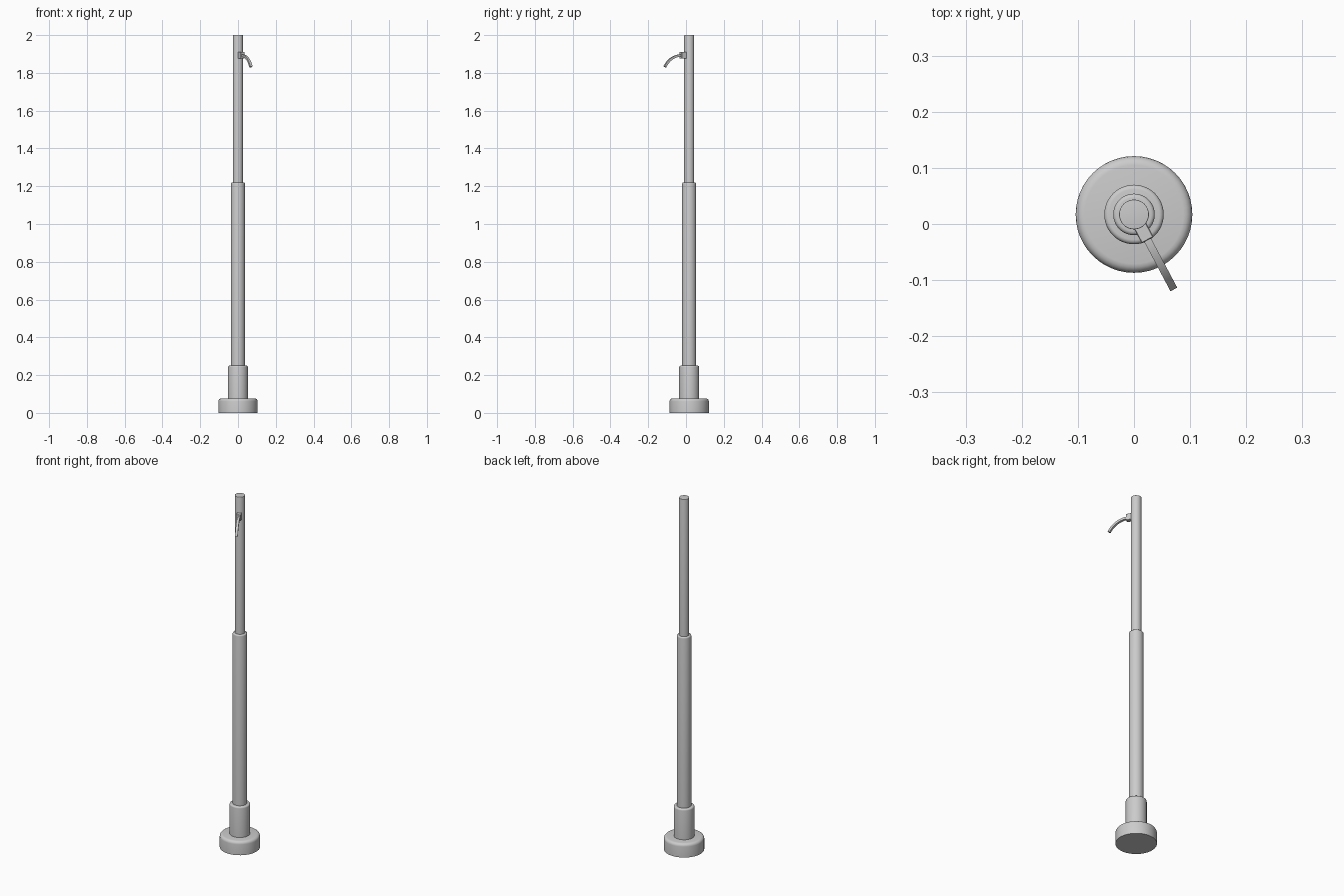
import bpy, bmesh, math
from mathutils import Matrix

if "Cube" in bpy.data.objects:
    bpy.data.objects.remove(bpy.data.objects["Cube"])

CY = 0.017            # pole axis sits slightly behind the origin
SEG = 48


def finish(name, bm):
    bmesh.ops.recalc_face_normals(bm, faces=bm.faces)
    me = bpy.data.meshes.new(name)
    bm.to_mesh(me)
    bm.free()
    ob = bpy.data.objects.new(name, me)
    bpy.context.collection.objects.link(ob)
    bpy.context.view_layer.objects.active = ob
    ob.select_set(True)
    bpy.ops.object.shade_smooth_by_angle(angle=math.radians(35))
    ob.select_set(False)
    return ob


def tube(name, radius, z0, z1, bevel):
    """Upright cylinder with a rounded top edge."""
    bm = bmesh.new()
    bmesh.ops.create_cone(bm, cap_ends=True, segments=SEG, radius1=radius,
                          radius2=radius, depth=z1 - z0,
                          matrix=Matrix.Translation((0, CY, (z0 + z1) / 2)))
    if bevel:
        rim = [e for e in bm.edges if all(v.co.z > z1 - 1e-4 for v in e.verts)]
        bmesh.ops.bevel(bm, geom=rim, offset=bevel, segments=4, profile=0.5,
                        affect='EDGES')
    return finish(name, bm)


# Stepped pole
tube("base_foot", 0.104, 0.0, 0.077, 0.016)
tube("base_collar", 0.053, 0.07, 0.25, 0.008)
tube("lower_pole", 0.037, 0.24, 1.22, 0.007)
tube("upper_pole", 0.0265, 1.21, 2.0, 0.0015)

# Hook is built along +x, then turned to face front right
turn = Matrix.Translation((0, CY, 0)) @ Matrix.Rotation(math.radians(-62), 4, 'Z')

# Bracket block on the pole
bm = bmesh.new()
bmesh.ops.create_cube(bm, size=1, matrix=turn @ Matrix.Translation((0.036, 0, 1.893))
                      @ Matrix.Diagonal((0.032, 0.024, 0.036, 1)))
bmesh.ops.bevel(bm, geom=bm.edges[:], offset=0.0015, segments=1, affect='EDGES')
finish("hook_bracket", bm)

# Curved arm: rectangular section swept along an arc
bm = bmesh.new()
R, END, N = 0.110, math.radians(63), 14
W, H = 0.0068, 0.006
rings = []
for i in range(N + 1):
    a = END * i / N
    ring = []
    for w, h in ((-W, -H), (W, -H), (W, H), (-W, H)):
        r = R + h
        ring.append(bm.verts.new(turn @ Matrix.Translation(
            (0.048 + r * math.sin(a), w, 1.892 - R + r * math.cos(a))).translation))
    rings.append(ring)
for a, b in zip(rings, rings[1:]):
    for k in range(4):
        bm.faces.new((a[k], a[(k + 1) % 4], b[(k + 1) % 4], b[k]))
bm.faces.new(rings[0])
bm.faces.new(rings[-1])
finish("hook_arm", bm)
